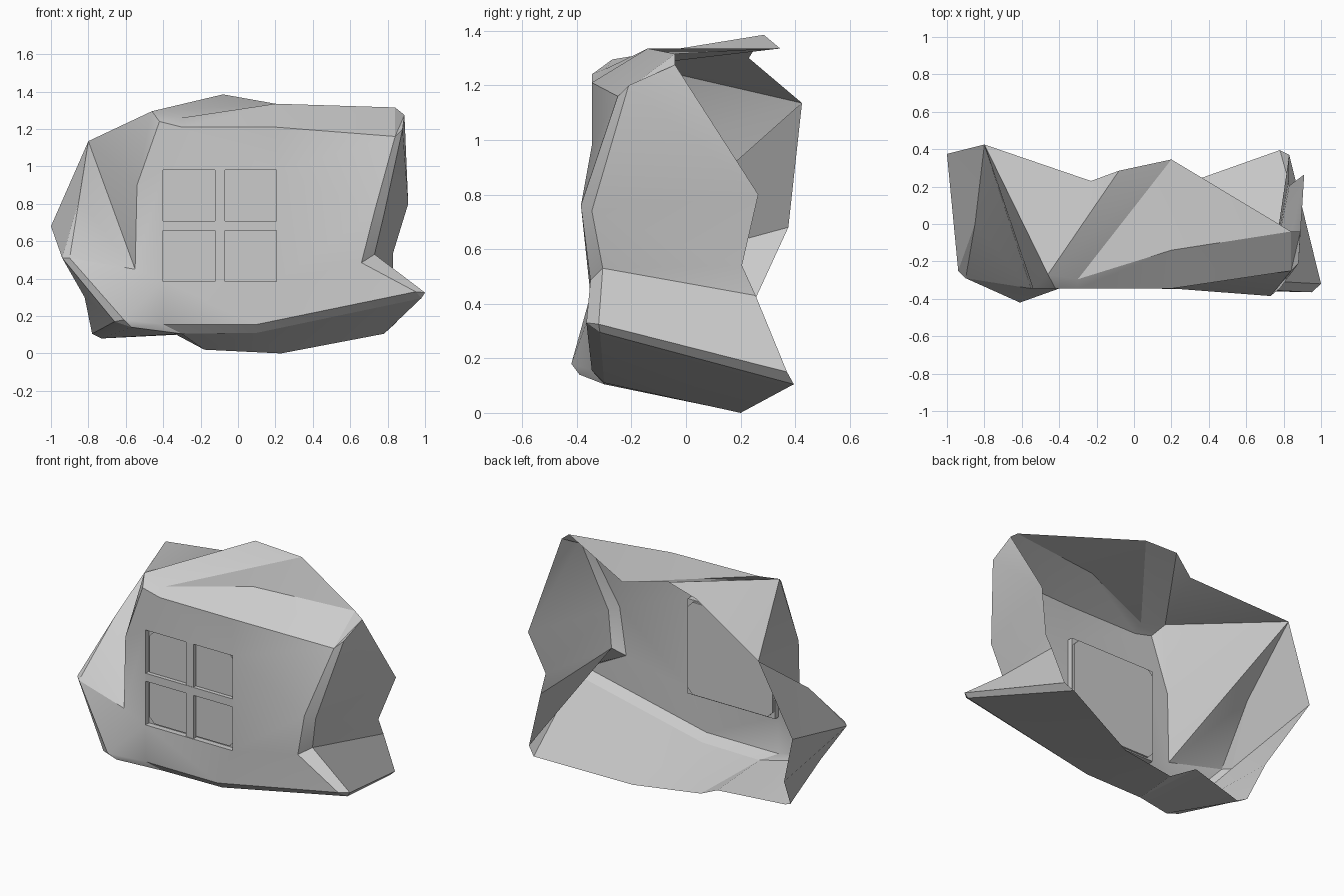
import bpy, bmesh, math
from mathutils import Vector

if "Cube" in bpy.data.objects:
    bpy.data.objects.remove(bpy.data.objects["Cube"])


def strip_mesh(name, rails, smooth=25):
    """Bridge pairs of rails with faces; repeated points collapse to triangles."""
    bm = bmesh.new()
    cache = {}

    def vert(p):
        if p not in cache:
            cache[p] = bm.verts.new(p)
        return cache[p]

    for a, b in rails:
        for i in range(len(a) - 1):
            ring = list(dict.fromkeys([a[i], a[i + 1], b[i + 1], b[i]]))
            if len(ring) > 2:
                bm.faces.new([vert(p) for p in ring])
    bmesh.ops.recalc_face_normals(bm, faces=bm.faces[:])
    me = bpy.data.meshes.new(name)
    bm.to_mesh(me)
    bm.free()
    ob = bpy.data.objects.new(name, me)
    bpy.context.collection.objects.link(ob)
    bpy.context.view_layer.objects.active = ob
    ob.select_set(True)
    bpy.ops.object.shade_smooth_by_angle(angle=math.radians(smooth))
    ob.select_set(False)
    return ob


def box(name, x0, x1, y0, y1, z0, z1):
    bpy.ops.mesh.primitive_cube_add(size=1, location=((x0 + x1) / 2, (y0 + y1) / 2, (z0 + z1) / 2))
    ob = bpy.context.object
    ob.name = name
    ob.scale = (x1 - x0, y1 - y0, z1 - z0)
    ob.select_set(False)
    return ob


F = -0.345  # front plane
X0, X1, Z0, Z1 = -0.40, 0.205, 0.385, 0.98  # window opening

# Window opening corners
h1, h2, h3, h4 = (X0, F, Z1), (X1, F, Z1), (X1, F, Z0), (X0, F, Z0)

# Outline of the front face
p1, p2, p3, p4 = (-.42, F, 1.24), (-.30, F, 1.21), (.20, F, 1.21), (.84, -.25, 1.16)
p5, p6, p7 = (.73, -.385, .76), (.66, -.35, .485), (.95, -.365, .33)
d1, d2, d3 = (.10, F, .155), (-.40, F, .155), (-.61, -.42, .18)
l4, tip, n, pn = (-.90, -.29, .51), (-.85, 0, .82), (-.55, F, .45), (-.54, F, .90)

# Outer edge of the chamfer
r1, r2, r3, r4 = (-.46, -.27, 1.295), (-.30, -.295, 1.26), (.20, -.14, 1.335), (.84, -.04, 1.315)
q4, q4b, q5, q6 = (.89, -.04, 1.275), (.88, -.21, 1.20), (.78, -.345, .74), (.73, -.305, .53)
s7, u7 = (1.0, -.32, .325), (.98, -.315, .295)
e1, e2, de, dl = (.10, -.30, .11), (-.30, -.30, .105), (-.57, -.39, .14), (-.66, -.39, .17)
l3 = (-.94, -.25, .51)

# Open rim at the back
b1, b2, b3, b4 = (-.80, .425, 1.135), (-.23, .23, 1.30), (-.08, .285, 1.385), (.20, .345, 1.335)
t0, t1, t2, s0 = (.91, .265, .80), (.83, .205, .54), (.83, .255, .43), (.83, .37, .15)
c0, c1, c2, c3 = (.78, .395, .105), (.23, .20, 0), (-.18, .11, .02), (-.33, .16, .10)
l6, l5, m, l2 = (-.73, .06, .08), (-.78, .08, .105), (-.82, .20, .30), (-1.0, .375, .68)

strip_mesh("rock_shell", [
    # front face around the window
    ([p1, p2, p3, p4, p5, p6, p7, d1, d2, d3, n, pn, p1],
     [h1, h1, h2, h2, h2, h3, h3, h3, h4, h4, h4, h1, h1]),
    ([d3, l4, tip], [n, n, n]),
    # chamfers
    ([p1, p2, p3, p4], [r1, r2, r3, r4]),
    ([p4, p4, p4, p5, p6, p7], [r4, q4, q4b, q5, q6, s7]),
    ([p7, p7, d1, d2, d3, d3, l4, tip], [s7, u7, e1, e2, de, dl, l3, tip]),
    ([p1, pn], [r1, r1]),
    # roof
    ([r1, r1, r1, r2, r3, r4], [b1, b2, b3, b4, b4, b4]),
    # right wall and ledge
    ([q4, q4b, q5, q6], [t0, t0, t0, t1]),
    ([q6, q6, s7], [t1, t2, s0]),
    # underside
    ([s7, u7, e1, e2, e2, de, dl], [s0, c0, c1, c2, c3, l6, l5]),
    # left wall
    ([dl, l3, l3], [l5, m, l2]),
    ([l3, tip, tip, n, pn, r1], [l2, l2, b1, b1, b1, b1]),
])

# Window recess sides
back = [(x, F + .035, z) for x, y, z in (h1, h2, h3, h4, h1)]
strip_mesh("window_recess", [([h1, h2, h3, h4, h1], back), (back[:2], [back[3], back[2]])])

# Pane with clipped corners, raised on the back
k, g = .035, .008
pane = []
cx, cz = (X0 + X1) / 2, (Z0 + Z1) / 2
hx, hz = (X1 - X0) / 2 - g, (Z1 - Z0) / 2 - g
for sx, sz in ((1, 1), (-1, 1), (-1, -1), (1, -1)):
    pair = [(cx + sx * hx, cz + sz * (hz - k)), (cx + sx * (hx - k), cz + sz * hz)]
    pane += pair if sx * sz > 0 else pair[::-1]
bm = bmesh.new()
face = bm.faces.new([bm.verts.new((x, F + .027, z)) for x, z in pane])
ext = bmesh.ops.extrude_face_region(bm, geom=[face], use_keep_orig=True)
bmesh.ops.translate(bm, vec=Vector((0, .02, 0)),
                    verts=[v for v in ext["geom"] if isinstance(v, bmesh.types.BMVert)])
bmesh.ops.recalc_face_normals(bm, faces=bm.faces[:])
me = bpy.data.meshes.new("window_pane")
bm.to_mesh(me)
bm.free()
bpy.context.collection.objects.link(bpy.data.objects.new("window_pane", me))

# Crossed window bars
box("window_bar_upright", -.123, -.07, F + .004, F + .03, Z0, Z1)
box("window_bar_level", X0, X1, F + .002, F + .03, .658, .708)
